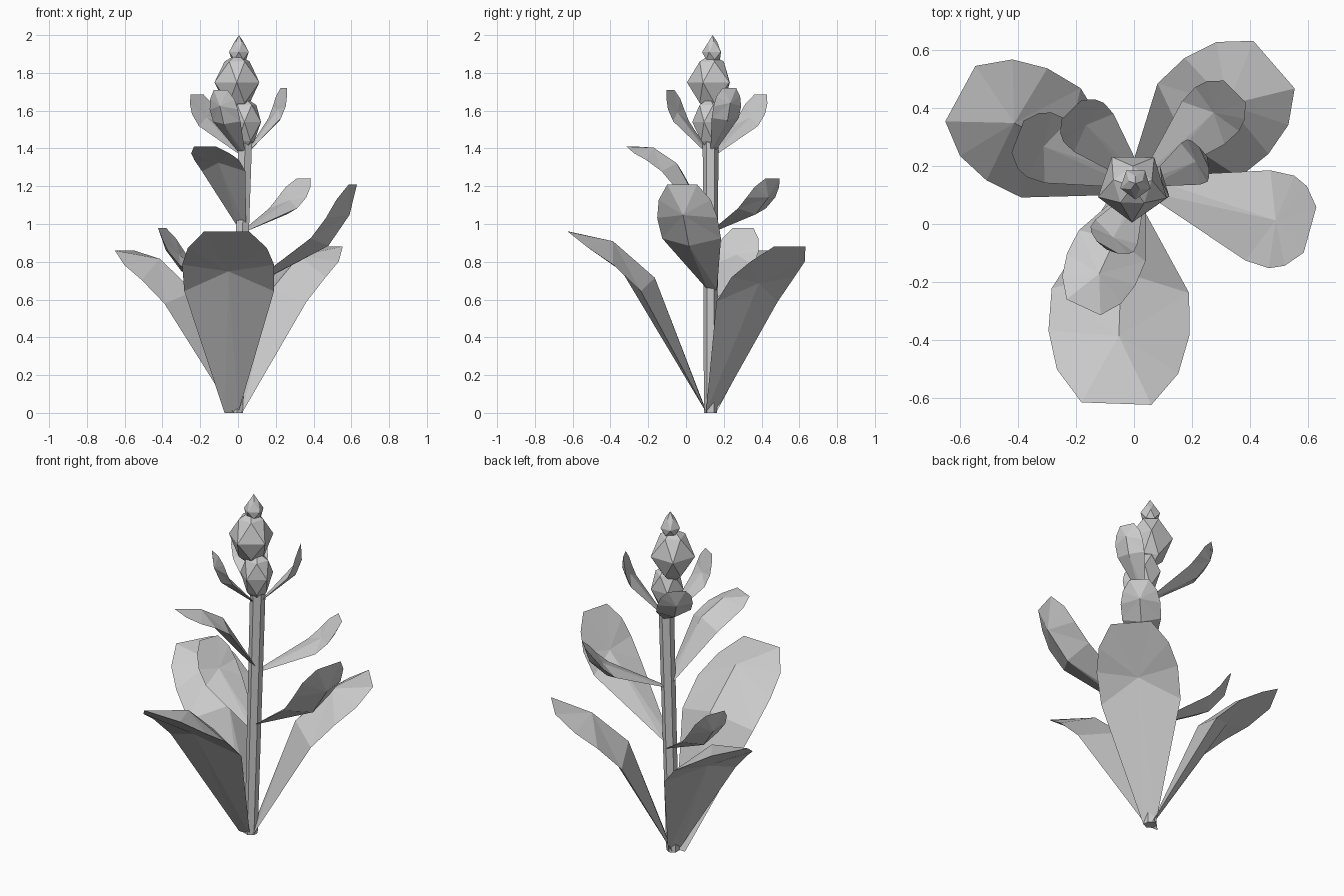
import bpy, bmesh
from math import sin, cos, radians, tau
from mathutils import Vector

cube = bpy.data.objects.get("Cube")
if cube:
    bpy.data.objects.remove(cube)

# One flat colour for the whole plant
grey = bpy.data.materials.new("plain_grey")
grey.use_nodes = True
grey.diffuse_color = (0.6, 0.6, 0.6, 1)
shader = grey.node_tree.nodes["Principled BSDF"]
shader.inputs["Base Color"].default_value = (0.6, 0.6, 0.6, 1)
shader.inputs["Roughness"].default_value = 0.9


def finish(bm, name):
    bmesh.ops.recalc_face_normals(bm, faces=bm.faces)
    mesh = bpy.data.meshes.new(name)
    bm.to_mesh(mesh)
    bm.free()
    mesh.materials.append(grey)
    obj = bpy.data.objects.new(name, mesh)
    bpy.context.collection.objects.link(obj)
    return obj


# Leaf rim as (along, half width, lift), for a leaf of unit length
RIM = [(0, .03, 0), (.596, .197, .099), (.762, .202, .073),
       (.887, .174, .03), (1, .10, 0)]
RIDGE = [(.61, 0, .178), (.849, 0, .129)]
KEEL = (.72, 0, .08)


def leaf(name, base, length, azimuth, elevation, arch):
    # arch 1 bulges towards the stem, -1 bulges outwards
    a, e = radians(azimuth), radians(elevation)
    along = Vector((cos(e) * cos(a), cos(e) * sin(a), sin(e)))
    side = Vector((-sin(a), cos(a), 0))
    up = along.cross(side) * arch
    bm = bmesh.new()

    def vert(p, sign=1):
        t, w, n = p
        return bm.verts.new(Vector(base) + length * (along * t + side * w * sign + up * n))

    left = [vert(p) for p in RIM]
    right = [vert(p, -1) for p in RIM]
    r1, r2 = [vert(p) for p in RIDGE]
    keel = vert(KEEL)
    # raised, ridged surface
    for rim in (left, right):
        bm.faces.new((rim[0], rim[1], r1))
        bm.faces.new((rim[1], r2, r1))
        for p, q in zip(rim[1:], rim[2:]):
            bm.faces.new((p, q, r2))
    bm.faces.new((left[0], r1, right[0]))
    bm.faces.new((left[-1], right[-1], r2))
    # flatter surface on the other side
    loop = left + right[::-1]
    for i, p in enumerate(loop):
        bm.faces.new((p, keel, loop[(i + 1) % len(loop)]))
    return finish(bm, name)


# Leaves: name, base, length, azimuth, elevation, arch
LEAVES = [
    ("front_lower_leaf", (-.035, .11, 0), 1.206, -92, 52.7, 1),
    ("back_left_lower_leaf", (0, .13, 0), 1.09, 41, 54, 1),
    ("back_right_lower_leaf", (-.01, .13, 0), 1.09, 151.5, 52, 1),
    ("left_middle_leaf", (.03, .14, .65), .82, -15.5, 43, -1),
    ("right_middle_leaf", (.02, .14, .60), .59, 159, 40, -1),
    ("front_middle_leaf", (.025, .14, .97), .645, -115, 43, 1),
    ("back_middle_leaf", (.03, .14, .96), .53, 45, 32, -1),
    ("back_right_upper_leaf", (.03, .14, 1.36), .48, 134, 42.5, -1),
    ("left_upper_leaf", (.05, .14, 1.38), .40, 25, 58, -1),
    ("front_upper_leaf", (.03, .13, 1.36), .425, -120, 55, -1),
]
for spec in LEAVES:
    leaf(*spec)

# Slightly leaning six-sided stem
bm = bmesh.new()
bmesh.ops.create_cone(bm, cap_ends=True, segments=6, radius1=.035,
                      radius2=.042, depth=1.5)
for v in bm.verts:
    v.co.z += .75
    v.co += Vector((-.005 + .03 * v.co.z, .13, 0))
finish(bm, "stem")


# Faceted flower buds: staggered five-sided rings of (height, radius)
def bud(name, x, y, bottom, rings, top):
    bm = bmesh.new()
    layers = []
    for k, (z, r) in enumerate(rings):
        angles = [tau * (i + k / 2) / 5 + .3 for i in range(5)]
        layers.append([bm.verts.new((x + r * cos(t), y + r * sin(t), z))
                       for t in angles])
    for low, high in zip(layers, layers[1:]):
        for i in range(5):
            j = (i + 1) % 5
            bm.faces.new((low[i], low[j], high[i]))
            bm.faces.new((low[j], high[j], high[i]))
    for z, ring in ((bottom, layers[0]), (top, layers[-1])):
        tip = bm.verts.new((x, y, z))
        for i in range(5):
            bm.faces.new((ring[i], ring[(i + 1) % 5], tip))
    finish(bm, name)


bud("lower_bud", .035, .125, 1.38, [(1.44, .055), (1.54, .092), (1.63, .065)], 1.67)
bud("main_bud", -.005, .13, 1.58, [(1.64, .07), (1.75, .125), (1.86, .07)], 1.9)
bud("tip_bud", .005, .14, 1.83, [(1.87, .04), (1.91, .055), (1.965, .025)], 2)
